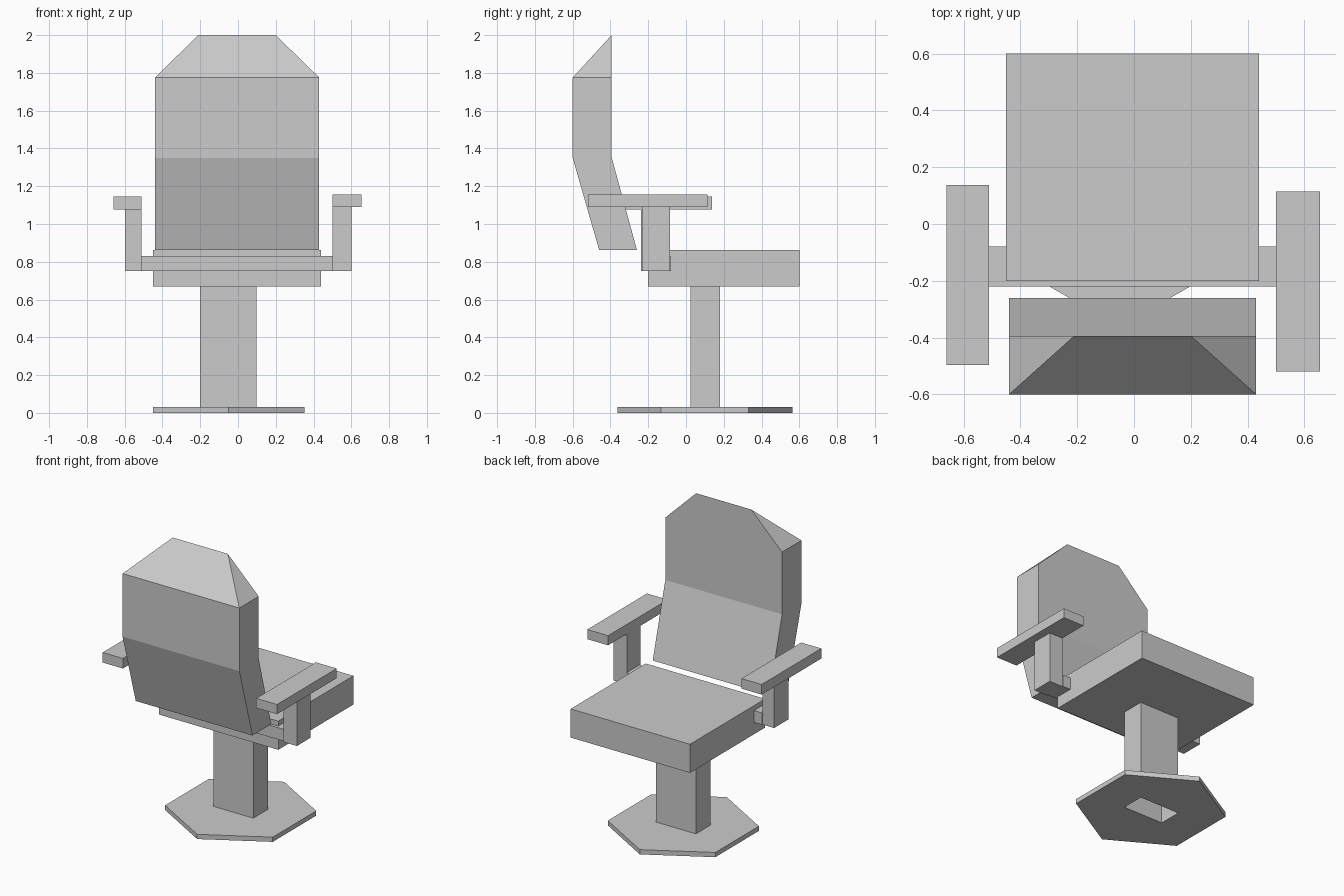
import bpy, bmesh
from math import sin, cos, radians

if "Cube" in bpy.data.objects:
    bpy.data.objects.remove(bpy.data.objects["Cube"])


def mesh_object(name, verts, faces):
    me = bpy.data.meshes.new(name)
    me.from_pydata(verts, [], faces)
    bm = bmesh.new()
    bm.from_mesh(me)
    bmesh.ops.recalc_face_normals(bm, faces=bm.faces)
    bm.to_mesh(me)
    bm.free()
    ob = bpy.data.objects.new(name, me)
    bpy.context.collection.objects.link(ob)
    return ob


def box(name, x, y, z):
    verts = [(a, b, c) for c in z for a, b in
             ((x[0], y[0]), (x[1], y[0]), (x[1], y[1]), (x[0], y[1]))]
    sides = [(i, (i + 1) % 4, (i + 1) % 4 + 4, i + 4) for i in range(4)]
    return mesh_object(name, verts, [(3, 2, 1, 0), (4, 5, 6, 7)] + sides)


# Seat cushion
box("seat", (-0.45, 0.44), (-0.20, 0.60), (0.67, 0.863))

# Backrest: side profile swept across x, topped by a tapered headrest
xl, xr = -0.44, 0.43
profile = [(-0.46, 0.863), (-0.26, 0.863), (-0.394, 1.355),
           (-0.394, 1.775), (-0.60, 1.775), (-0.60, 1.35)]
n = len(profile)
verts = [(x, y, z) for x in (xl, xr) for y, z in profile]
verts += [(-0.21, -0.394, 2.0), (0.20, -0.394, 2.0)]
faces = [(0, 1, 2, 5), (2, 3, 4, 5), (6, 7, 8, 11), (8, 9, 10, 11)]
faces += [(i, (i + 1) % n, (i + 1) % n + n, i + n) for i in (0, 1, 2, 4, 5)]
faces += [(3, 9, 13, 12), (4, 10, 13, 12), (3, 4, 12), (9, 10, 13)]
mesh_object("backrest", verts, faces)

# Arm support: crossbar under the seat with an upright at each end
box("arm_crossbar", (-0.51, 0.50), (-0.22, -0.08), (0.75, 0.83))
box("left_arm_upright", (-0.597, -0.51), (-0.238, -0.085), (0.75, 1.077))
box("right_arm_upright", (0.50, 0.60), (-0.23, -0.085), (0.75, 1.09))

# Arm pads
box("left_arm_pad", (-0.66, -0.51), (-0.497, 0.138), (1.077, 1.145))
box("right_arm_pad", (0.50, 0.655), (-0.52, 0.115), (1.09, 1.155))

# Hollow column, open at the floor
column = box("column", (-0.20, 0.097), (0.025, 0.18), (0.0, 0.67))
bm = bmesh.new()
bm.from_mesh(column.data)
bm.faces.ensure_lookup_table()
bmesh.ops.delete(bm, geom=[min(bm.faces, key=lambda f: f.calc_center_median().z)],
                 context='FACES_ONLY')
bm.to_mesh(column.data)
bm.free()

# Hexagonal floor plate with an opening for the column
ring = [(-0.05 + 0.463 * cos(radians(a)), 0.10 + 0.463 * sin(radians(a)))
        for a in range(30, 390, 60)]
hole = [(0.097, 0.18), (-0.20, 0.18), (-0.20, 0.025), (0.097, 0.025)]
verts = [(x, y, z) for z in (0.0, 0.032) for x, y in ring + hole]
flat = [(0, 1, 6), (1, 7, 6), (1, 2, 7), (2, 3, 8, 7),
        (3, 4, 8), (4, 9, 8), (4, 5, 9), (5, 0, 6, 9)]
faces = flat + [tuple(i + 10 for i in f) for f in flat]
faces += [(i, (i + 1) % 6, (i + 1) % 6 + 10, i + 10) for i in range(6)]
mesh_object("floor_plate", verts, faces)
